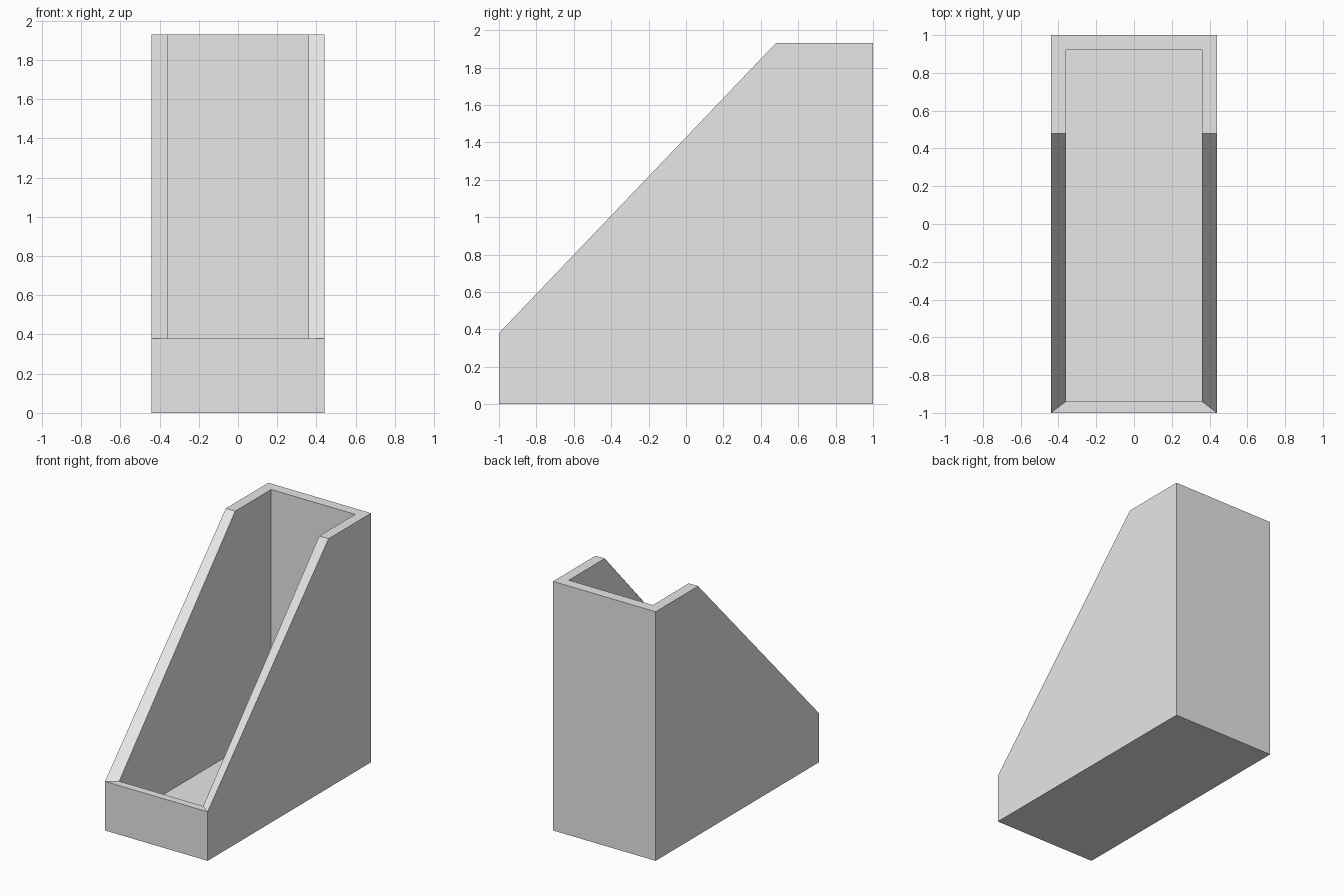
import bpy, bmesh

if "Cube" in bpy.data.objects:
    bpy.data.objects.remove(bpy.data.objects["Cube"])

grey = bpy.data.materials.new("light_grey")
grey.diffuse_color = (0.8, 0.8, 0.8, 1)
grey.use_nodes = True
grey.node_tree.nodes["Principled BSDF"].inputs["Base Color"].default_value = grey.diffuse_color


def wall_loop(half_w, front, mid, back, heights):
    """Six points around the box: right side front to back, then left side back to front."""
    right = [(half_w, y, z) for y, z in zip((front, mid, back), heights)]
    return right + [(-x, y, z) for x, y, z in reversed(right)]


rim = (0.38, 1.93, 1.93)
floor = 0.07

# Loops run up the outside, over the rim and down the inside
loops = [
    wall_loop(0.44, -1.0, 0.48, 1.0, (0, 0, 0)),
    wall_loop(0.44, -1.0, 0.48, 1.0, rim),
    wall_loop(0.36, -0.94, 0.48, 0.92, rim),
    wall_loop(0.36, -0.94, 0.48, 0.92, (floor,) * 3),
]

bm = bmesh.new()
rings = [[bm.verts.new(p) for p in loop] for loop in loops]
for a, b in zip(rings, rings[1:]):
    for i in range(6):
        j = (i + 1) % 6
        bm.faces.new((a[i], a[j], b[j], b[i]))

# Underside and inner floor
bm.faces.new(list(reversed(rings[0])))
bm.faces.new(rings[-1])
bmesh.ops.recalc_face_normals(bm, faces=bm.faces[:])

mesh = bpy.data.meshes.new("file_holder")
bm.to_mesh(mesh)
bm.free()
mesh.materials.append(grey)
holder = bpy.data.objects.new("file_holder", mesh)
bpy.context.collection.objects.link(holder)
